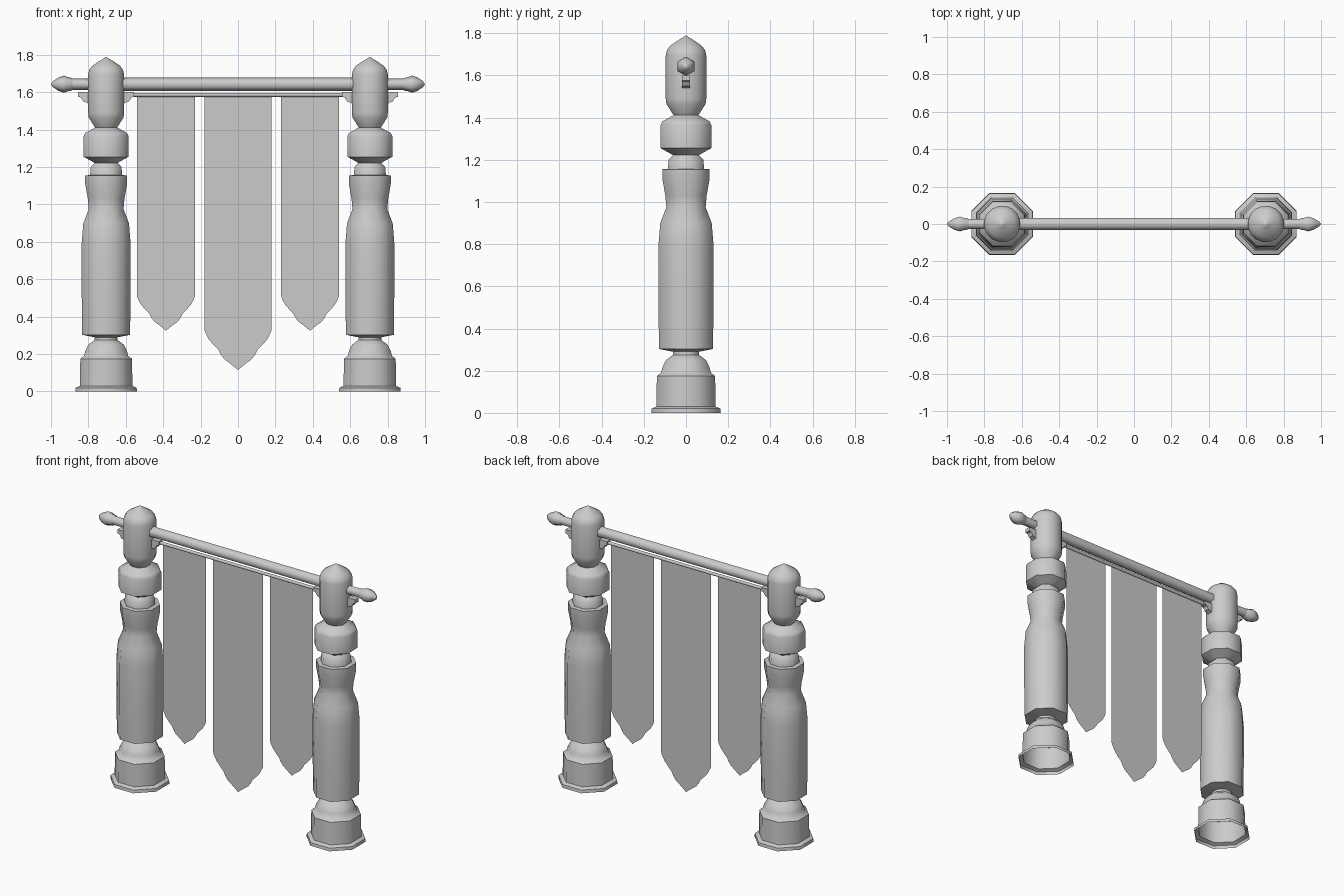
import bpy, bmesh
from math import pi, cos, sin, radians

if "Cube" in bpy.data.objects:
    bpy.data.objects.remove(bpy.data.objects["Cube"])


def finish(bm, name, angle=None):
    bmesh.ops.recalc_face_normals(bm, faces=bm.faces)
    me = bpy.data.meshes.new(name)
    bm.to_mesh(me)
    bm.free()
    ob = bpy.data.objects.new(name, me)
    bpy.context.collection.objects.link(ob)
    if angle:
        bpy.ops.object.select_all(action='DESELECT')
        ob.select_set(True)
        bpy.context.view_layer.objects.active = ob
        bpy.ops.object.shade_smooth_by_angle(angle=radians(angle))
    return ob


def lathe(name, profile, sides, phase=0.0, scale=1.0, angle=50, cap=False):
    """Turn (radius, height) points around z; radius 0 makes a tip."""
    bm = bmesh.new()
    rings = []
    for r, z in profile:
        if r == 0:
            rings.append([bm.verts.new((0, 0, z))] * sides)
        else:
            rings.append([bm.verts.new((r * scale * cos(phase + 2 * pi * i / sides),
                                        r * scale * sin(phase + 2 * pi * i / sides), z))
                          for i in range(sides)])
    for a, b in zip(rings, rings[1:]):
        for i in range(sides):
            j = (i + 1) % sides
            bm.faces.new(list(dict.fromkeys((a[i], a[j], b[j], b[i]))))
    if cap:
        bm.faces.new(rings[0])
        bm.faces.new(rings[-1])
    return finish(bm, name, angle)


POST_X = 0.705
ROD_Z = 1.643
# octagonal turned shaft, measured across the flats, open underneath
shaft = [(.165, 0), (.163, .02), (.141, .03), (.138, .175), (.118, .19),
         (.112, .215), (.095, .25), (.062, .275), (.062, .29), (.128, .303),
         (.131, .55), (.131, .79), (.122, .90), (.093, .975), (.098, 1.03),
         (.112, 1.11), (.112, 1.155), (.086, 1.157), (.082, 1.20), (.062, 1.222),
         (.075, 1.23), (.12, 1.255), (.12, 1.365), (.112, 1.382), (.058, 1.412)]
# rounded post head with pointed dome
head = [(.058, 1.408), (.095, 1.465), (.098, 1.49), (.098, 1.695), (.092, 1.72),
        (.075, 1.742), (.04, 1.765), (.015, 1.78), (0, 1.79)]
# lance-shaped rod end
finial = [(.028, .88), (.036, .895), (.038, .91), (.046, .93), (.036, .96),
          (.015, .99), (0, 1.0)]
# scroll bracket, as (distance from post centre, z)
bracket = [(.08, 1.60), (.15, 1.60), (.15, 1.575), (.135, 1.572),
           (.122, 1.55), (.105, 1.545), (.08, 1.53)]

for side, s in (("left", -1), ("right", 1)):
    lathe(side + "_post", shaft, 8, pi / 8, 1 / cos(pi / 8)).location.x = s * POST_X
    lathe(side + "_post_head", head, 16, pi / 16).location.x = s * POST_X
    lathe(side + "_finial", finial, 6, angle=65).rotation_euler.y = s * pi / 2
    bpy.data.objects[side + "_finial"].location.z = ROD_Z
    # one bracket each side of the post
    for where, d in (("inner", -s), ("outer", s)):
        bm = bmesh.new()
        f = bm.faces.new([bm.verts.new((s * POST_X + d * x, -.018, z)) for x, z in bracket])
        out = bmesh.ops.extrude_face_region(bm, geom=[f])
        new = [v for v in out["geom"] if isinstance(v, bmesh.types.BMVert)]
        bmesh.ops.translate(bm, verts=new, vec=(0, .036, 0))
        bm.faces.ensure_lookup_table()
        if not f.is_valid or len([g for g in bm.faces if len(g.verts) == 7]) < 2:
            bm.faces.new([v for v in bm.verts if v not in new])
        finish(bm, side + "_" + where + "_bracket", 40)

# crossbar and thin hanging rod
bar = lathe("crossbar", [(.036, -.70), (.036, .70)], 6, angle=65)
bar.rotation_euler.y = pi / 2
bar.location.z = ROD_Z
for n, s in (("left", -1), ("right", 1)):
    stub = lathe(n + "_bar_end", [(.03, .70), (.03, .89)], 6, angle=65)
    stub.rotation_euler.y = s * pi / 2
    stub.location.z = ROD_Z
hang = lathe("banner_rod", [(.011, -.60), (.011, .60)], 6, angle=65, cap=True)
hang.rotation_euler.y = pi / 2
hang.location.z = 1.586

# cloth banners with an ogee-shaped lower edge
edge = [(1, 1), (.96, .91), (.86, .75), (.7, .6), (.58, .5), (.51, .38),
        (.4, .26), (.22, .15), (.1, .07)]


def banner(name, x, half, drop, tip):
    pts = [(u * half, tip + v * drop) for u, v in edge]
    outline = [(half, 1.59)] + pts + [(0, tip)] + [(-a, b) for a, b in pts[::-1]] + [(-half, 1.59)]
    bm = bmesh.new()
    bm.faces.new([bm.verts.new((x + a, 0, b)) for a, b in outline])
    finish(bm, name)


banner("middle_banner", 0, .18, .215, .115)
banner("left_banner", -.385, .155, .185, .325)
banner("right_banner", .385, .155, .185, .325)
